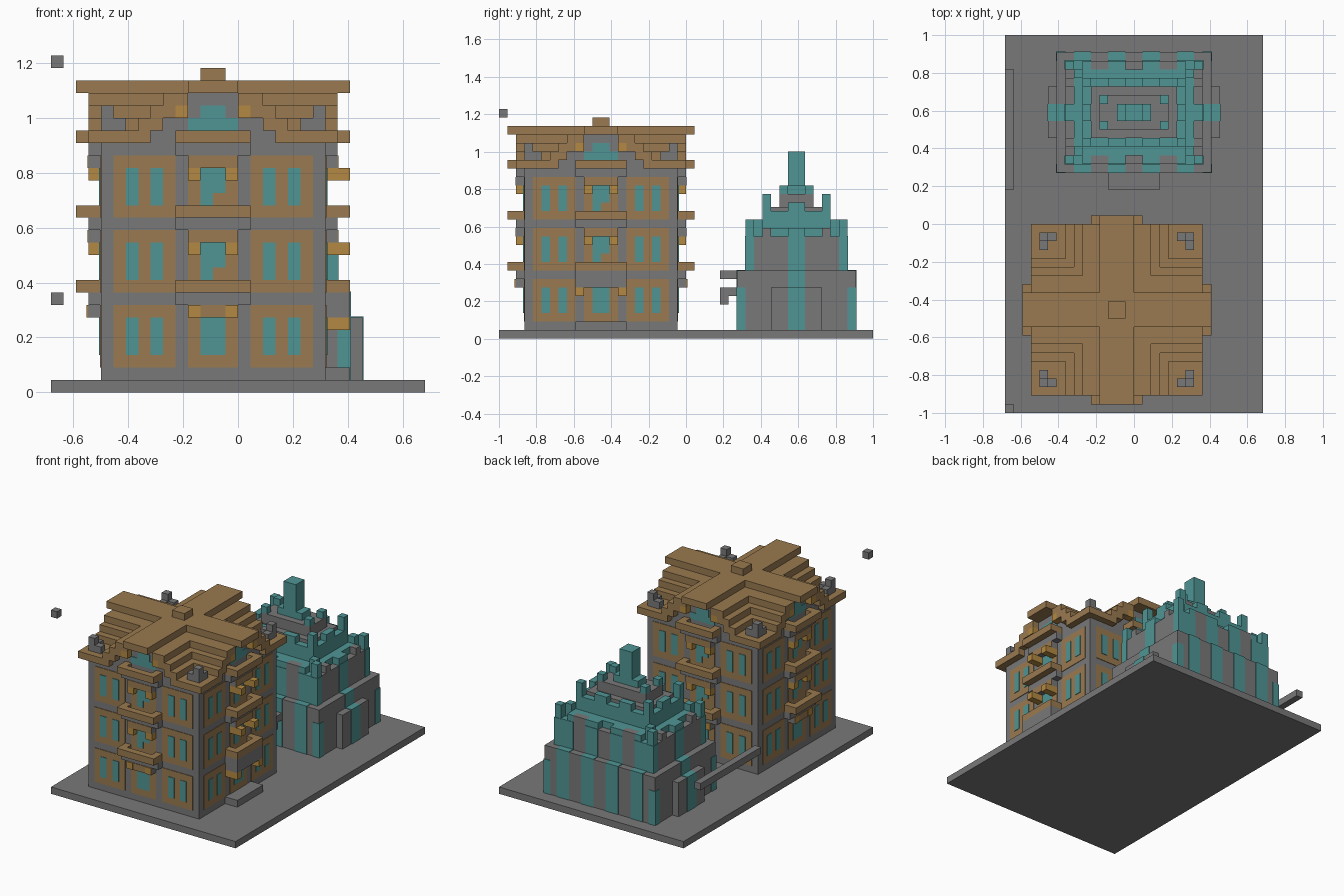
import bpy, bmesh
from mathutils import Vector

if "Cube" in bpy.data.objects:
    bpy.data.objects.remove(bpy.data.objects["Cube"])

V = 1 / 22        # one block
E = 0.08          # thickness of painted plates, in blocks


def material(name, rgb):
    m = bpy.data.materials.new(name)
    m.use_nodes = True
    m.diffuse_color = (*rgb, 1)
    m.node_tree.nodes["Principled BSDF"].inputs["Base Color"].default_value = (*rgb, 1)
    return m


STONE = material("grey stone", (0.19, 0.19, 0.19))
BROWN = material("brown timber", (0.32, 0.195, 0.08))
TEAL = material("teal glass", (0.08, 0.30, 0.30))
OCHRE = material("ochre bracket", (0.45, 0.25, 0.055))


def part(name, mat, boxes, cx=0, cy=0):
    """One object from block boxes (x0, x1, y0, y1, z0, z1) around a centre."""
    bm = bmesh.new()
    for x0, x1, y0, y1, z0, z1 in boxes:
        geo = bmesh.ops.create_cube(bm, size=1)
        size = Vector((abs(x1 - x0), abs(y1 - y0), z1 - z0)) * V
        mid = Vector(((x0 + x1) / 2 + cx, (y0 + y1) / 2 + cy, (z0 + z1) / 2)) * V
        for v in geo["verts"]:
            v.co = Vector(a * b for a, b in zip(v.co, size)) + mid
    me = bpy.data.meshes.new(name)
    bm.to_mesh(me)
    bm.free()
    me.materials.append(mat)
    ob = bpy.data.objects.new(name, me)
    bpy.context.collection.objects.link(ob)
    return ob


def sided(side, u0, u1, d0, d1, z0, z1):
    """Box on a tower wall: u along the wall, d outward from it."""
    a, b = 9 + d0, 9 + d1
    return [(u0, u1, -b, -a, z0, z1), (a, b, u0, u1, z0, z1),
            (-u1, -u0, a, b, z0, z1), (-b, -a, -u1, -u0, z0, z1)][side]


def mirrored(x0, x1, y0, y1, z0, z1):
    """Box repeated in all four quadrants."""
    return [(sx * x0, sx * x1, sy * y0, sy * y1, z0, z1)
            for sx in (-1, 1) for sy in (-1, 1)]


# Ground and loose blocks
part("ground_slab", STONE, [(-15, 15, -22, 22, 0, 1)])
part("floating_block", STONE, [(-15, -14, -22, -21, 26, 27)])
part("floating_bar", STONE, [(-15, -14, 4, 18, 7, 8)])

# ---- Tower ----
TX, TY = -2, -10
part("tower_walls", STONE, [(-9, 9, -9, 9, 1, 20)], TX, TY)

panels, panes, slabs, rails, brackets = [], [], [], [], []
for s in range(4):
    right = s == 1
    for floor in range(3):
        z = 2 + 6 * floor
        # Window panels and panes
        for u0, u1 in ((-8, -3), (-2, 2), (3, 8)):
            panels.append(sided(s, u0, u1, 0, E, z, z + 5))
        for u in (-7, -5, 4, 6):
            panes.append(sided(s, u, u + 1, 0, 2 * E, z + 1, z + 4))
        if floor == 0:
            panes.append(sided(s, -1, 1, 0, 2 * E, z + 1, z + 5))
        else:
            panes.append(sided(s, -1, 1, 0, 2 * E, z + 2, z + 5))
            panes.append(sided(s, -1, 0, 0, 2 * E, z + 1, z + 2))
        # Balcony: rail around an open floor, on a beam and brackets
        rails.append(sided(s, -3, 3, 1, 2, z + 6, z + 7))
        for u in (-3, 2):
            rails.append(sided(s, u, u + 1, 0, 1, z + 6, z + 7))
        slabs.append(sided(s, -3, 3, 0, 1, z + 5, z + 6))
        slabs.append(sided(s, -2, 2, 0, 1, z + 4, z + 5))
        panels.append(sided(s, -2, 2, 1, 1 + E, z + 4, z + 5))
        reach = 2 if right else 1
        if floor:
            for u in (-2, 1):
                brackets.append(sided(s, u, u + 1, 0, reach, z + 3, z + 4))
        elif right:
            slabs.append(sided(s, -3, 3, 0, 2, z + 4, z + 6))
            for u in (-3, 2):
                brackets.append(sided(s, u, u + 1, 0, 2, z + 3, z + 4))
        else:
            for u in (-2, 1):
                brackets.append(sided(s, u, u + 1, 1, 1 + 2 * E, z + 4, z + 5))
    # Gable window and its side brackets
    panes.append(sided(s, -2, 2, 0, E, 21, 22))
    panes.append(sided(s, -1, 1, 0, E, 22, 23))
    for u in (-3, 2):
        brackets.append(sided(s, u, u + 1, 0, 1, 22, 23))

part("window_panels", BROWN, panels, TX, TY)
part("window_panes", TEAL, panes, TX, TY)
part("balcony_floors", STONE, slabs, TX, TY)
part("balcony_rails", BROWN, rails, TX, TY)
part("balcony_brackets", OCHRE, brackets, TX, TY)
part("door_step", STONE, [sided(1, -3, 3, 0, 2, 1, 2)], TX, TY)

# Stepped cross-gable roof
gables, roof = [], mirrored(5, 10, 5, 10, 20, 21)
for step in range(4):
    z, w = 20 + step, 5 - step
    gables += [(-w, w, -9, 9, z, z + 1), (-9, 9, -w, w, z, z + 1)]
    if step:
        for sign in (-1, 1):
            strip = (sign * w, sign * (w + 2))
            roof += [(*strip, -10, 10, z, z + 1), (-10, 10, *strip, z, z + 1)]
roof += [(-2, 2, -11, 11, 24, 25), (-11, 11, -2, 2, 24, 25), (-1, 1, -1, 1, 25, 26)]
part("gable_walls", STONE, gables, TX, TY)
part("roof", BROWN, roof, TX, TY)
part("corner_pinnacles", STONE,
     mirrored(7, 9, 8, 9, 21, 22) + mirrored(8, 9, 7, 8, 21, 22)
     + mirrored(8, 9, 8, 9, 22, 23), TX, TY)

# ---- Stepped temple ----
PY = 13
part("temple_lower_tiers", STONE,
     [(-9, 9, -7, 7, 1, 8), (-8, 8, -6, 6, 8, 12), (-10, 10, -3, 3, 1, 6)], 0, PY)
part("temple_porch", STONE, [(-3, 3, -9, -7, 5, 6), (-3, 3, -9, -8, 4, 5)], 0, PY)

# Teal stripes wrapping over both lower tiers
stripes = []
for hx, hy, z0, z1 in ((9, 7, 1, 8), (8, 6, 8, 12)):
    for x in (-7, -3, 1, 5):
        stripes.append((x, x + 2, -hy - E, hy + E, z0, z1 + E))
    stripes.append((-hx - E, hx + E, -1, 1, z0, z1 + E))
    stripes += mirrored(hx - 1, hx + E, hy - 1, hy + E, z0, min(z1, 6) if z0 == 1 else z1)
stripes.append((-10 - E, 10 + E, -1, 1, 1, 6 + E))
part("temple_stripes", TEAL, stripes, 0, PY)

# Upper tiers
part("temple_upper_tiers", TEAL,
     [(-7, 7, -5, 5, 12, 13), (-6, 6, -4, 4, 12, 15), (-2, 2, -1, 1, 17, 18)], 0, PY)
part("temple_caps", STONE,
     [(-4, 4, -2, 2, 15, 17), (-5, 5, -3, 3, 15, 15.5)]
     + mirrored(2.99, 5, 5, 6, 12, 13) + mirrored(7, 8, 3, 4, 12, 13), 0, PY)
part("temple_spire", TEAL, [(-1, 1, -1, 1, 17, 22)], 0, PY)

# Battlements and corner pinnacles
merlons = []
for hx, hy, z, tall in ((8, 6, 12, 2), (7, 5, 13, 1), (6, 4, 15, 2), (4, 2, 17, 1)):
    merlons += mirrored(hx - 1, hx, hy - 1, hy, z, z + tall)
for hx, hy, z in ((8, 6, 12), (6, 4, 15)):
    merlons += mirrored(1, 3, hy - 1, hy, z, z + 1)
    merlons += [(s * (hx - 1), s * hx, -1, 1, z, z + 1) for s in (-1, 1)]
merlons += mirrored(5, 6, 5, 6, 12, 13)
part("temple_battlements", TEAL, merlons, 0, PY)
